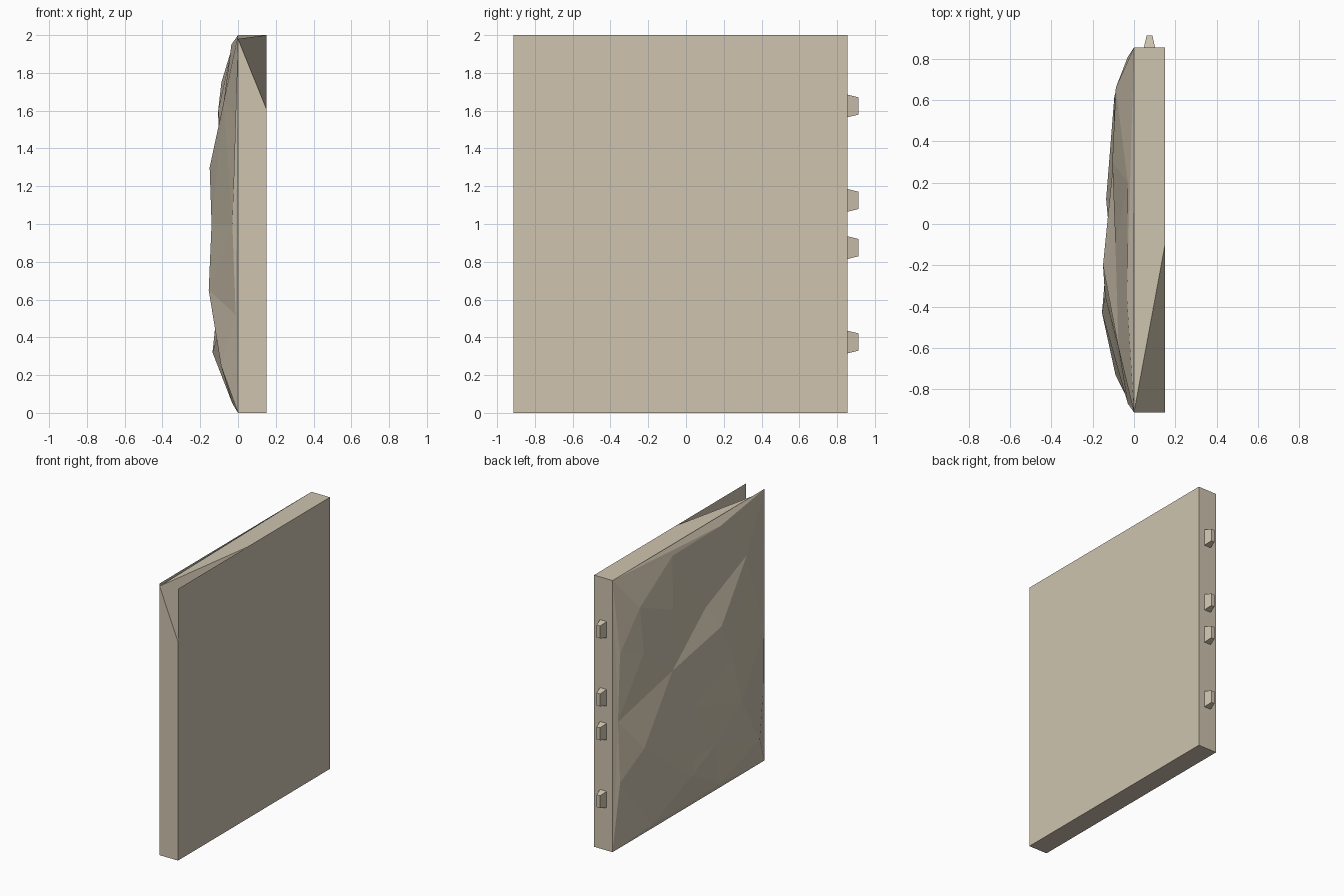
import bpy
import bmesh
from mathutils import Vector
from mathutils.geometry import delaunay_2d_cdt

if "Cube" in bpy.data.objects:
    bpy.data.objects.remove(bpy.data.objects["Cube"])

stone = bpy.data.materials.new("stone")
stone.diffuse_color = (0.62, 0.55, 0.43, 1)
stone.use_nodes = True
stone.node_tree.nodes["Principled BSDF"].inputs["Base Color"].default_value = stone.diffuse_color


def make(name, verts, faces):
    me = bpy.data.meshes.new(name)
    me.from_pydata(verts, [], faces)
    me.update()
    me.materials.append(stone)
    ob = bpy.data.objects.new(name, me)
    bpy.context.collection.objects.link(ob)
    return ob


Y0, Y1, X1, TOP = -0.912, 0.855, 0.15, 2.0

# Slab body: open towards the rough face, with one top corner cut off
body = [(0, Y0, 0), (X1, Y0, 0), (X1, Y1, 0), (0, Y1, 0),
        (0, Y1, TOP), (X1, Y1, TOP),
        (X1, -0.1, TOP), (X1, Y0, 1.61), (0, Y0, 1.98)]
make("slab_body", body, [
    (0, 3, 2, 1),          # bottom
    (2, 3, 4, 5),          # back
    (1, 2, 5, 6, 7),       # flat side
    (0, 1, 7, 8),          # front
    (4, 8, 6, 5),          # top
    (8, 7, 6),             # sloped corner
])

# Thin flap standing at the cut corner
make("corner_flap", [(X1, -0.1, TOP), (X1, Y0, 1.61), (X1, Y0, TOP)], [(0, 1, 2)])

# Rough stone face: a few peaks (y, z, depth) triangulated to the rim
rim = [(Y0, 0, 0), (Y1, 0, 0), (Y1, TOP, 0), (Y0, TOP, 0)]
peaks = [(-0.43, 0.65, .155), (-0.35, 1.0, .14), (-0.2, 1.3, .15),
         (0.12, 0.32, .135), (0.07, 0.42, .115), (-0.2, 0.42, .105),
         (-0.73, 0.25, .09), (0.3, 1.6, .105), (0.66, 1.75, .088),
         (-0.1, 1.46, .09), (0.62, 0.7, .095), (0.3, 1.15, .10),
         (-0.6, 1.65, .075), (0.62, 1.4, .09), (0.1, 0.8, .11)]
chips = [(-0.87, 1.0, .03), (-0.88, 0.52, .012), (-0.88, 1.57, .012),
         (0.2, 1.94, .03), (-0.35, 1.95, .035),
         (0.81, 0.5, .03), (0.82, 0.95, .02), (0.81, 1.45, .03),
         (-0.35, 0.05, .03), (0.45, 0.05, .03)]
pts = rim + peaks + chips
flat = [Vector((p[0], p[1])) for p in pts]
out, _, tris, _, _, _ = delaunay_2d_cdt(flat, [(0, 1), (1, 2), (2, 3), (3, 0)], [], 0, 1e-5)
make("rough_face", [(-pts[i][2], *v) for i, v in enumerate(out)],
     [tuple(reversed(t)) for t in tris])


# Tapered connector pegs on the back edge
def peg(name, z):
    ring = [(-1, -1), (1, -1), (1, 1), (-1, 1)]
    v = [(0.075 + sx * hx, y, z + sz * hz)
         for y, hx, hz in ((Y1, .027, .06), (0.912, .014, .046))
         for sx, sz in ring]
    f = [(i, i + 4, (i + 1) % 4 + 4, (i + 1) % 4) for i in range(4)]
    ob = make(name, v, f + [(4, 7, 6, 5)])
    bm = bmesh.new()
    bm.from_mesh(ob.data)
    bmesh.ops.recalc_face_normals(bm, faces=bm.faces)
    bm.to_mesh(ob.data)
    bm.free()


for i, z in enumerate((0.375, 0.875, 1.125, 1.625)):
    peg(f"peg_{i + 1}", z)
